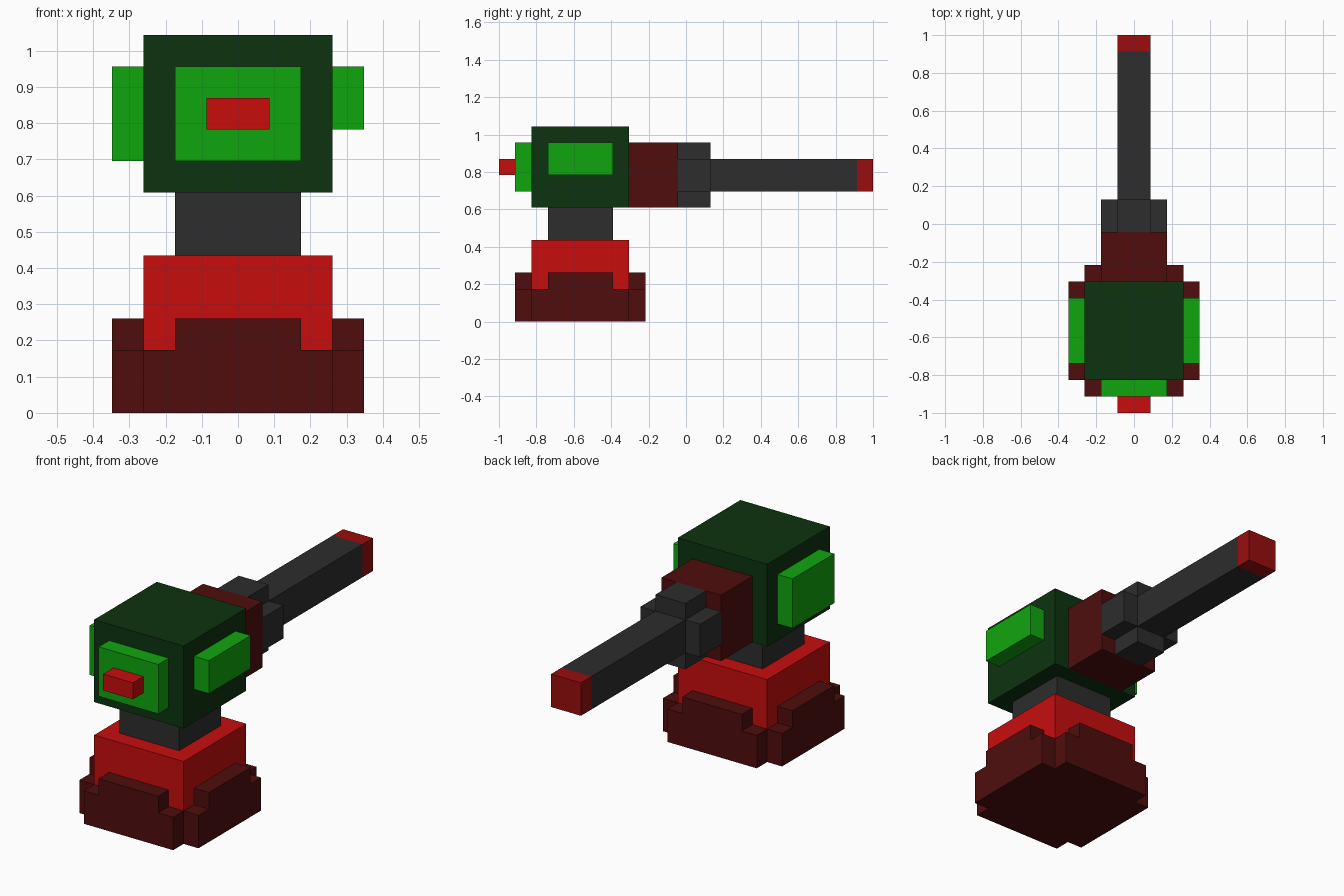
import bpy, bmesh

if "Cube" in bpy.data.objects:
    bpy.data.objects.remove(bpy.data.objects["Cube"])

U = 2 / 23  # one block unit; y is counted from the front end of the model


def material(name, rgb):
    m = bpy.data.materials.new(name)
    m.diffuse_color = (*rgb, 1)
    m.use_nodes = True
    m.node_tree.nodes["Principled BSDF"].inputs["Base Color"].default_value = m.diffuse_color
    return m


DARK_RED = material("dark red", (0.08, 0.004, 0.004))
RED = material("bright red", (0.578, 0.004, 0.004))
TIP_RED = material("medium red", (0.32, 0.004, 0.004))
GREY = material("charcoal grey", (0.026, 0.026, 0.026))
DARK_GREEN = material("dark green", (0.004, 0.033, 0.005))
GREEN = material("bright green", (0.005, 0.381, 0.004))


def prism(name, mat, outline, axis, lo, hi):
    """Extrude an outline (in units) along axis 'y' or 'z' from lo to hi."""
    bm = bmesh.new()
    verts = []
    for a, b in outline:
        x, y, z = (a, b, lo) if axis == "z" else (a, lo, b)
        verts.append(bm.verts.new((x * U, y * U - 1, z * U)))
    face = bm.faces.new(verts)
    new = bmesh.ops.extrude_face_region(bm, geom=[face])["geom"]
    d = (hi - lo) * U
    bmesh.ops.translate(bm, vec=(0, 0, d) if axis == "z" else (0, d, 0),
                        verts=[v for v in new if isinstance(v, bmesh.types.BMVert)])
    bmesh.ops.recalc_face_normals(bm, faces=bm.faces)
    me = bpy.data.meshes.new(name)
    bm.to_mesh(me)
    bm.free()
    me.materials.append(mat)
    ob = bpy.data.objects.new(name, me)
    bpy.context.collection.objects.link(ob)
    return ob


def box(name, mat, x, y, z):
    return prism(name, mat, [(x[0], y[0]), (x[1], y[0]), (x[1], y[1]), (x[0], y[1])], "z", *z)


def notched(r, c):
    """Square of half-size r, centred on height c, with one-unit corner notches."""
    s = r - 1
    pts = [(-s, -r), (s, -r), (s, -s), (r, -s), (r, s), (s, s),
           (s, r), (-s, r), (-s, s), (-r, s), (-r, -s), (-s, -s)]
    return [(a, b + c) for a, b in pts]


# Base with four raised lugs around the pedestal
prism("base", DARK_RED, notched(4, 5), "z", 0, 2)
box("front_lug", DARK_RED, (-2, 2), (1, 2), (2, 3))
box("back_lug", DARK_RED, (-2, 2), (8, 9), (2, 3))
box("left_lug", DARK_RED, (-4, -3), (3, 7), (2, 3))
box("right_lug", DARK_RED, (3, 4), (3, 7), (2, 3))
box("pedestal", RED, (-3, 3), (2, 8), (2, 5))
box("neck", GREY, (-2, 2), (3, 7), (5, 7))

# Head with side pods and front panel
box("head", DARK_GREEN, (-3, 3), (2, 8), (7, 12))
box("left_pod", GREEN, (-4, -3), (3, 7), (8, 11))
box("right_pod", GREEN, (3, 4), (3, 7), (9, 11))
box("front_panel", GREEN, (-2, 2), (1, 2), (8, 11))
box("front_button", RED, (-1, 1), (0, 1), (9, 10))

# Barrel assembly
box("barrel_mount", DARK_RED, (-2, 2), (8, 11), (7, 11))
prism("barrel_collar", GREY, notched(2, 9), "y", 11, 13)
box("barrel", GREY, (-1, 1), (13, 22), (8, 10))
box("barrel_tip", TIP_RED, (-1, 1), (22, 23), (8, 10))
